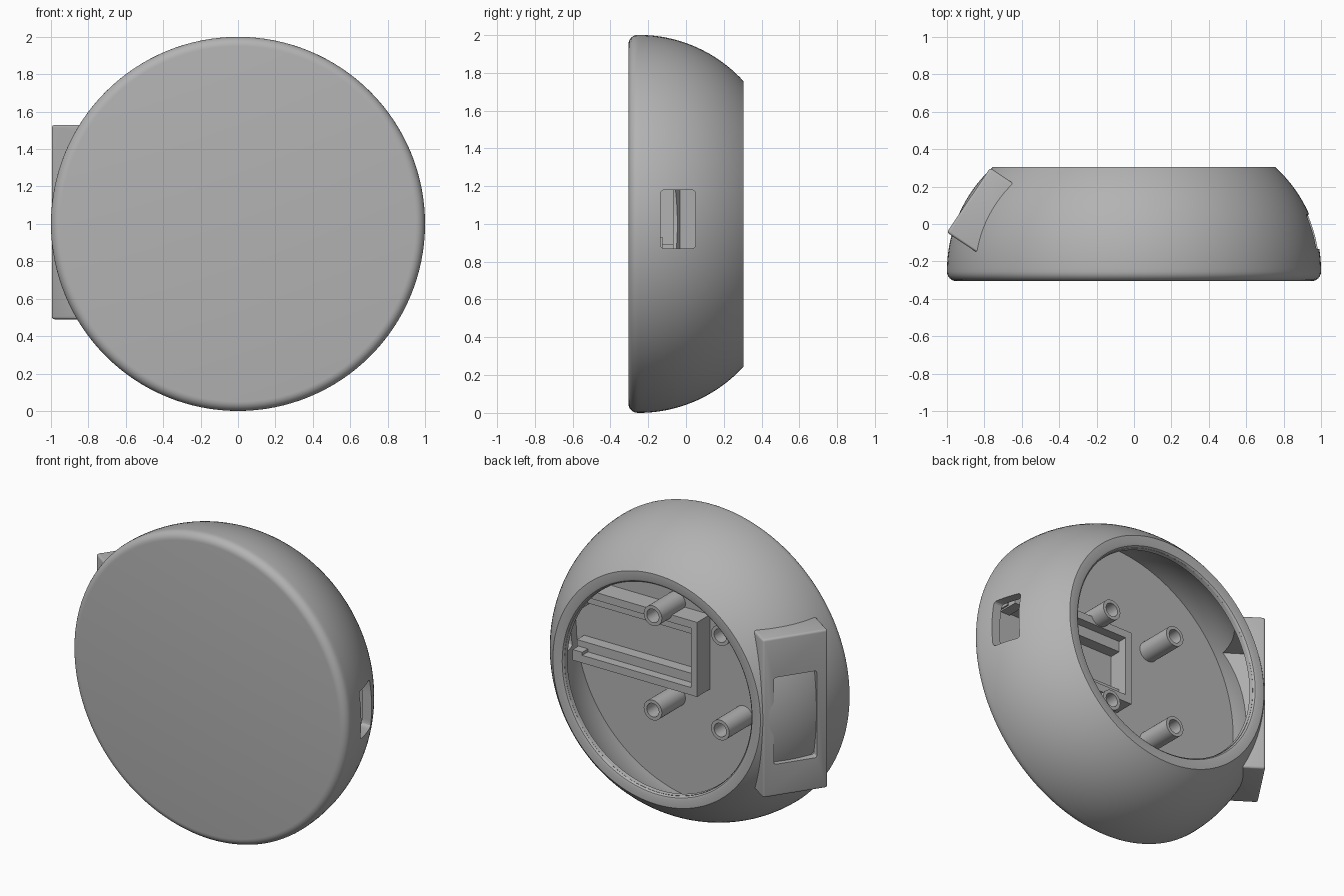
import bpy, bmesh, math
from mathutils import Matrix, Vector

if "Cube" in bpy.data.objects:
    bpy.data.objects.remove(bpy.data.objects["Cube"])

grey = bpy.data.materials.new("plain grey")
grey.use_nodes = True
COLOUR = (0.45, 0.45, 0.45, 1)
grey.diffuse_color = COLOUR
grey.node_tree.nodes["Principled BSDF"].inputs["Base Color"].default_value = COLOUR


def finish(name, bm):
    bmesh.ops.recalc_face_normals(bm, faces=bm.faces)
    mesh = bpy.data.meshes.new(name)
    bm.to_mesh(mesh)
    bm.free()
    mesh.materials.append(grey)
    ob = bpy.data.objects.new(name, mesh)
    bpy.context.collection.objects.link(ob)
    return ob


def lathe(name, profile, x=0, z=1, steps=128):
    """Spin (radius, y) points about an axis parallel to y."""
    bm = bmesh.new()
    vs = [bm.verts.new((r, y, 0)) for r, y in profile]
    edges = [bm.edges.new((vs[i], vs[(i + 1) % len(vs)])) for i in range(len(vs))]
    bmesh.ops.spin(bm, geom=vs + edges, cent=(0, 0, 0), axis=(0, 1, 0),
                   angle=math.tau, steps=steps)
    bmesh.ops.remove_doubles(bm, verts=bm.verts, dist=0.0001)
    # drop the doubled edge lying on the axis
    loose = [e for e in bm.edges if not e.link_faces]
    bmesh.ops.delete(bm, geom=loose, context="EDGES")
    bmesh.ops.translate(bm, verts=bm.verts, vec=(x, 0, z))
    return finish(name, bm)


def box(name, xs, ys, zs, matrix=None, bevel=0, segments=3):
    bm = bmesh.new()
    bmesh.ops.create_cube(bm, size=1)
    lo, hi = zip(xs, ys, zs)
    for v in bm.verts:
        v.co = Vector([lo[i] if v.co[i] < 0 else hi[i] for i in range(3)])
    if bevel:
        bmesh.ops.bevel(bm, geom=bm.edges[:], offset=bevel, segments=segments,
                        profile=0.5, affect="EDGES")
    if matrix:
        bm.transform(matrix)
    return finish(name, bm)


def cut(target, *cutters):
    bpy.context.view_layer.objects.active = target
    for c in cutters:
        mod = target.modifiers.new("cut", "BOOLEAN")
        mod.operation = "DIFFERENCE"
        mod.solver = "EXACT"
        mod.object = c
        bpy.ops.object.modifier_apply(modifier=mod.name)


def arc(cr, cy, radius, a0, a1, n):
    return [(cr + radius * math.cos(a), cy + radius * math.sin(a))
            for a in (math.radians(a0 + (a1 - a0) * i / n) for i in range(n + 1))]


# Domed shell: flat front, rounded edge, curved side, open back
FLOOR = -0.2
outer = arc(0.95, -0.255, 0.05, -90, 0, 6) + arc(0.25, -0.25, 0.75, 1, 47.7, 20)
inner = arc(0.25, -0.25, 0.69, 51.5, 4.2, 20)
lip = [(0.705, 0.305), (0.69, 0.30), (0.68, 0.285), (0.676, 0.265)]
shell = lathe("shell", [(0, -0.305)] + outer + lip + inner + [(0, FLOOR)])

# Tilted side housing, with its own axes: x along its face, y outwards
tilt = Matrix.Translation((-1, -0.045, 0)) @ Matrix.Rotation(math.radians(56.3), 4, "Z")
housing = box("side_housing", (0, 0.415), (-0.3, 0), (0.49, 1.53), tilt, 0.014)

cavity = lathe("cavity_cutter", [(0, 0.4), (0.66, 0.4)] + inner + [(0, FLOOR)])
pocket = box("pocket_cutter", (0.05, 0.365), (-0.29, -0.05), (0.54, 1.48), tilt)
window = box("window_cutter", (0.07, 0.345), (-0.1, 0.1), (0.70, 1.27), tilt, 0.015)
port = box("port_cutter", (0.8, 1.2), (-0.135, 0.05), (0.87, 1.18), None, 0.02)
cut(housing, cavity, pocket, window)
cut(shell, pocket, port)
for c in (cavity, pocket, window, port):
    bpy.data.objects.remove(c)

# Four hollow mounting posts
for side, x in (("right", -0.28), ("left", 0.21)):
    for level, z in (("lower", 0.71), ("upper", 1.33)):
        lathe(f"{level}_{side}_post",
              [(0, FLOOR - 0.01), (0.066, FLOOR - 0.01), (0.066, 0.045),
               (0.044, 0.045), (0.044, -0.16), (0, -0.16)], x, z, 32)

# Board tray leading to the port
TOP = -0.065
BASE = FLOOR - 0.01
box("tray_upper_wall", (-0.035, 0.87), (BASE, TOP), (1.26, 1.31))
box("tray_lower_wall", (-0.035, 0.87), (BASE, TOP), (0.82, 0.87))
box("tray_end_wall", (-0.035, 0.01), (BASE, TOP), (0.85, 1.28))
box("tray_upper_ledge", (0, 0.88), (BASE, -0.125), (1.19, 1.27))
box("tray_lower_ledge", (0, 0.88), (BASE, -0.125), (0.86, 0.93))
box("tray_port_stop_upper", (0.80, 0.87), (BASE, TOP), (1.18, 1.27))
box("tray_port_stop_lower", (0.80, 0.87), (BASE, TOP), (0.85, 0.89))

# Smooth curved surfaces, keep hard edges
bpy.ops.object.select_all(action="DESELECT")
for ob in bpy.context.collection.objects:
    if ob.type == "MESH" and grey.name in ob.data.materials:
        ob.select_set(True)
        bpy.context.view_layer.objects.active = ob
bpy.ops.object.shade_smooth_by_angle(angle=math.radians(30))
